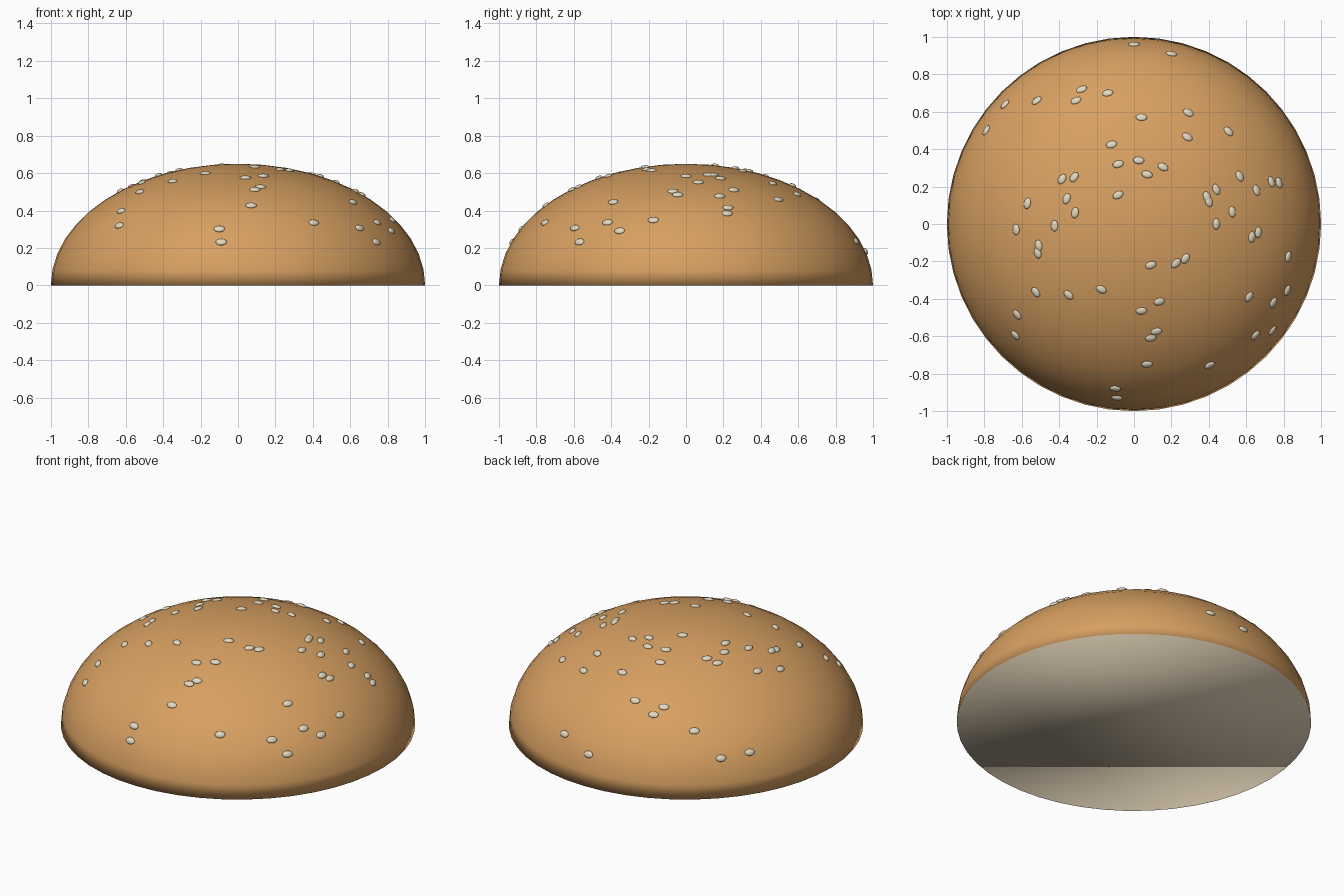
import bpy, bmesh, math
from mathutils import Matrix, Vector

if "Cube" in bpy.data.objects:
    bpy.data.objects.remove(bpy.data.objects["Cube"])

HEIGHT = 0.65


def material(name, rgb):
    m = bpy.data.materials.new(name)
    m.diffuse_color = (*rgb, 1.0)
    m.use_nodes = True
    m.node_tree.nodes["Principled BSDF"].inputs["Base Color"].default_value = m.diffuse_color
    return m


crust = material("golden crust", (0.68, 0.35, 0.12))
crumb = material("pale crumb", (0.74, 0.63, 0.46))
sesame = material("sesame cream", (0.76, 0.68, 0.52))


def finish(bm, name, mats):
    bmesh.ops.recalc_face_normals(bm, faces=bm.faces)
    for f in bm.faces:
        f.smooth = True
    me = bpy.data.meshes.new(name)
    bm.to_mesh(me)
    bm.free()
    for m in mats:
        me.materials.append(m)
    ob = bpy.data.objects.new(name, me)
    bpy.context.collection.objects.link(ob)
    return ob


# Bun: squashed half sphere closed by a flat crumb face
bm = bmesh.new()
bmesh.ops.create_uvsphere(bm, u_segments=48, v_segments=24, radius=1)
bmesh.ops.delete(bm, geom=[v for v in bm.verts if v.co.z < -0.001], context='VERTS')
bmesh.ops.scale(bm, vec=(1, 1, HEIGHT), verts=bm.verts)
rim = [e for e in bm.edges if e.is_boundary]
bmesh.ops.contextual_create(bm, geom=rim)
for f in bm.faces:
    f.material_index = 1 if all(abs(v.co.z) < 0.001 for v in f.verts) else 0
finish(bm, "bun_top", [crust, crumb])

# Seed positions seen from above
SEEDS = [
    (0, .96), (.2, .91), (-.28, .72), (-.14, .7), (-.31, .66), (-.52, .66),
    (-.69, .64), (-.79, .5), (.04, .57), (.29, .595), (.285, .465), (.505, .495),
    (-.12, .425), (-.085, .32), (.025, .34), (.07, .265), (.155, .305), (-.385, .24),
    (-.32, .25), (-.36, .135), (-.315, .06), (-.085, .155), (-.57, .11), (-.63, -.03),
    (-.425, -.01), (-.51, -.115), (-.515, -.155), (.565, .255), (.655, .18), (.735, .225),
    (.775, .22), (.44, .185), (.39, .145), (.4, .12), (.525, .065), (.44, 0),
    (.665, -.045), (.63, -.07), (.275, -.185), (.225, -.21), (.09, -.22), (-.175, -.35),
    (-.35, -.38), (-.525, -.365), (-.625, -.485), (-.635, -.595), (.04, -.465), (.135, -.415),
    (.12, -.575), (.09, -.61), (.07, -.75), (.405, -.755), (-.1, -.88), (-.09, -.93),
    (.825, -.175), (.82, -.355), (.745, -.42), (.615, -.39), (.74, -.57), (.65, -.595),
]

# Sesame seeds: flattened ellipsoids lying on the crust, long side around the bun
bm = bmesh.new()
for x, y in SEEDS:
    z = HEIGHT * math.sqrt(max(0.0, 1 - x * x - y * y))
    normal = Vector((x, y, z / HEIGHT ** 2)).normalized()
    along = Vector((-y, x, 0)).normalized()
    across = normal.cross(along)
    rot = Matrix((along, across, normal)).transposed().to_4x4()
    mat = Matrix.Translation((x, y, z)) @ rot @ Matrix.Diagonal((.03, .02, .011, 1))
    bmesh.ops.create_uvsphere(bm, u_segments=16, v_segments=8, radius=1, matrix=mat)
finish(bm, "sesame_seeds", [sesame])
